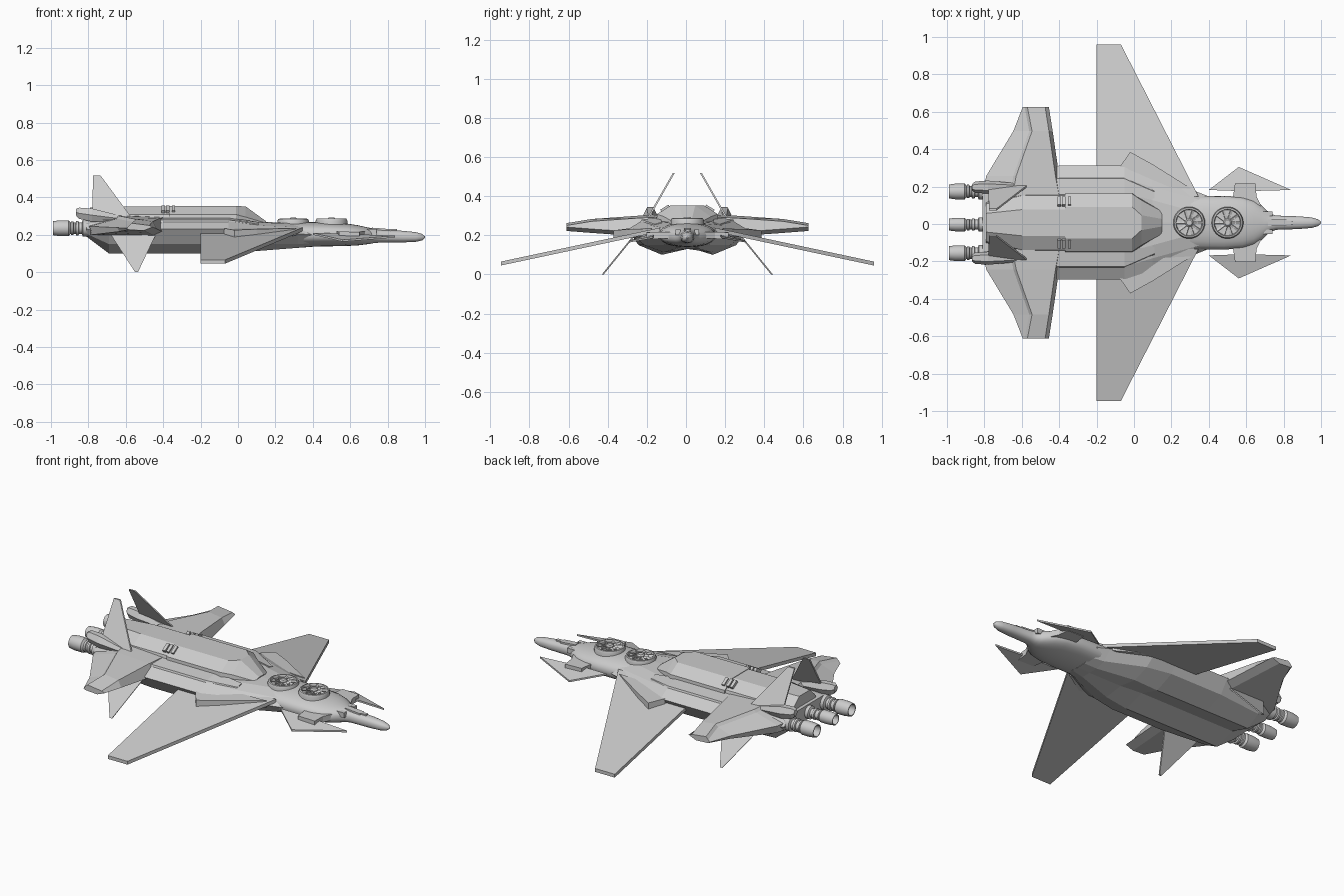
import bpy, bmesh, math
from mathutils import Matrix, Vector

if "Cube" in bpy.data.objects:
    bpy.data.objects.remove(bpy.data.objects["Cube"])

CY = 0.007   # centre line of the aircraft
grey = bpy.data.materials.new("hull_grey")
grey.diffuse_color = (0.6, 0.6, 0.6, 1)
grey.use_nodes = True
grey.node_tree.nodes["Principled BSDF"].inputs["Base Color"].default_value = grey.diffuse_color


def finish(name, bm, mirror=False, smooth=None):
    bmesh.ops.recalc_face_normals(bm, faces=bm.faces)
    me = bpy.data.meshes.new(name)
    bm.to_mesh(me)
    bm.free()
    me.materials.append(grey)
    ob = bpy.data.objects.new(name, me)
    bpy.context.collection.objects.link(ob)
    ob.location.y = CY
    if mirror:
        m = ob.modifiers.new("mirror", 'MIRROR')
        m.use_axis = (False, True, False)
        m.use_clip = False
        m.use_mirror_merge = False
    if smooth:
        bpy.ops.object.select_all(action='DESELECT')
        ob.select_set(True)
        bpy.context.view_layer.objects.active = ob
        bpy.ops.object.shade_smooth_by_angle(angle=math.radians(smooth))
    return ob


def loft(name, loops, mirror=False, smooth=None):
    """Skin closed loops of equal length and cap both ends."""
    bm = bmesh.new()
    rings = [[bm.verts.new(p) for p in lp] for lp in loops]
    n = len(rings[0])
    for a, b in zip(rings, rings[1:]):
        for i in range(n):
            j = (i + 1) % n
            bm.faces.new((a[i], a[j], b[j], b[i]))
    bm.faces.new(rings[0])
    bm.faces.new(rings[-1])
    return finish(name, bm, mirror, smooth)


def section(x, half):
    """Symmetric cross-section from top centre to bottom centre."""
    right = [(x, y, z) for y, z in half]
    left = [(x, -y, z) for y, z in reversed(half) if y > 0]
    return right + left


def plate(name, pts, thick):
    t = Vector(thick) / 2
    return loft(name, [[Vector(p) + t for p in pts], [Vector(p) - t for p in pts]], True)


def box(bm, size, mat):
    bmesh.ops.create_cube(bm, size=1, matrix=mat @ Matrix.Diagonal((*size, 1)))


def lathe(bm, profile, n, mat):
    """Spin (radius, height) points about local z, closing the profile."""
    rings = [[bm.verts.new(mat @ Vector((r * math.cos(2 * math.pi * k / n),
              r * math.sin(2 * math.pi * k / n), h))) for k in range(n)] for r, h in profile]
    for a, b in zip(rings, rings[1:]):
        for i in range(n):
            j = (i + 1) % n
            bm.faces.new((a[i], a[j], b[j], b[i]))
    bm.faces.new(rings[0])
    bm.faces.new(rings[-1])


# Smooth nose and forward fuselage: x, centre z, half width, half height
nose = [(1.0, .187, .004, .004), (.985, .187, .018, .017), (.95, .188, .028, .026),
        (.88, .19, .034, .031), (.76, .193, .038, .035), (.73, .194, .048, .038),
        (.71, .194, .066, .042), (.68, .195, .095, .047), (.64, .197, .12, .054),
        (.58, .2, .137, .06), (.48, .202, .144, .064), (.36, .202, .143, .066), (.15, .2, .14, .066)]
loops = []
for x, cz, ry, rz in nose:
    lp = []
    for k in range(24):
        c, s = math.cos(k * math.pi / 12), math.sin(k * math.pi / 12)
        lp.append((x, ry * c, cz + rz * math.copysign(abs(s) ** .8, s)))
    loops.append(lp)
loft("forward_fuselage", loops, smooth=40)

# Faceted main hull
hull = [
    (.40, [(0, .265), (.05, .262), (.11, .24), (.14, .20), (.10, .155), (.05, .138), (0, .136)]),
    (.32, [(0, .265), (.06, .262), (.13, .24), (.172, .205), (.12, .15), (.06, .13), (0, .13)]),
    (.10, [(0, .268), (.12, .265), (.19, .25), (.295, .21), (.22, .15), (.12, .113), (0, .13)]),
    (-.05, [(0, .28), (.16, .28), (.235, .272), (.305, .23), (.25, .15), (.13, .10), (0, .14)]),
    (-.40, [(0, .28), (.16, .28), (.235, .272), (.305, .23), (.25, .15), (.13, .10), (0, .14)]),
    (-.69, [(0, .28), (.16, .28), (.22, .27), (.27, .22), (.22, .15), (.13, .10), (0, .14)]),
    (-.81, [(0, .28), (.15, .28), (.2, .26), (.22, .23), (.19, .205), (.13, .19), (0, .195)])]
loft("main_hull", [section(x, h) for x, h in hull])

# Raised spine on top, with a lower tail deck
spine = [
    (.15, [(0, .272), (.02, .272), (.06, .262), (.06, .24), (0, .24)]),
    (.04, [(0, .352), (.04, .352), (.12, .295), (.13, .25), (0, .25)]),
    (-.01, [(0, .353), (.085, .353), (.155, .308), (.16, .25), (0, .25)]),
    (-.37, [(0, .353), (.085, .353), (.155, .308), (.16, .25), (0, .25)]),
    (-.37, [(0, .350), (.07, .350), (.145, .308), (.16, .25), (0, .25)]),
    (-.60, [(0, .350), (.07, .350), (.145, .308), (.16, .25), (0, .25)]),
    (-.79, [(0, .345), (.05, .345), (.10, .300), (.12, .25), (0, .25)])]
loft("spine", [section(x, h) for x, h in spine])

# Shoulder strips and intake lips
loft("shoulder", [[(x, a, .26), (x, a, z), (x, b, z - .012), (x, b + .012, .25)]
                  for x, a, b, z in ((.11, .13, .165, .268), (-.05, .14, .235, .292),
                                     (-.42, .14, .235, .292))], True)
plate("intake_lip", [(.31, .18, .215), (.10, .312, .21), (-.02, .378, .205),
                     (-.075, .30, .215), (-.075, .2, .22)], (0, 0, .04))

# Main wings, drooping to the tips
def wing_z(y):
    return .055 + (.955 - y) * .213
plate("main_wing", [(x, y, wing_z(y)) for x, y in
                    ((.345, .14), (-.07, .953), (-.20, .953), (-.20, .15))], (0, 0, .02))

# Thick rear wings with a ridge: y, lead x, ridge x, trail x, low z, top z, trail z
rear = [(.14, -.38, -.65, -.81, .19, .305, .25), (.25, -.40, -.63, -.79, .195, .30, .245),
        (.49, -.435, -.545, -.645, .212, .283, .238), (.618, -.455, -.57, -.595, .222, .262, .235)]
loft("rear_wing", [[(l, y, zl + .02), (l - .02, y, zt - .012), (r, y, zt), (r - .015, y, zt - .015),
                    (t, y, zr), (t + .01, y, zl + .005), (l - .05, y, zl)]
                   for y, l, r, t, zl, zt, zr in rear], True)

# Tail fins leaning inward, ventral fins leaning outward
plate("upper_fin", [(-.56, .205, .28), (-.78, .205, .28), (-.775, .07, .517), (-.735, .07, .517)],
      (0, .01, 0))
plate("lower_fin", [(-.44, .27, .2), (-.68, .27, .2), (-.55, .432, 0), (-.535, .432, 0)],
      (0, .01, 0))

# Canards and their arms
plate("canard", [(.84, .175, .19), (.56, .298, .168), (.40, .175, .205), (.54, .17, .202),
                 (.65, .17, .197)], (0, 0, .01))
plate("canard_arm", [(.68, .09, .2), (.655, .14, .2), (.65, .21, .197), (.54, .21, .2),
                     (.53, .14, .2), (.50, .11, .2)], (0, 0, .035))

# Lift fans: housing, rim, hub and blades
for i, (x, z) in enumerate(((.295, .262), (.5, .264))):
    bm = bmesh.new()
    base = Matrix.Translation((x, 0, z))
    lathe(bm, [(.084, -.04), (.085, .01), (.08, .022), (.072, .024), (.068, .01)], 32, base)
    lathe(bm, [(.022, 0), (.022, .022), (.015, .029)], 16, base)
    lathe(bm, [(.046, .009), (.046, .018), (.041, .018), (.041, .009)], 24, base)
    for k in range(10):
        turn = base @ Matrix.Rotation(k * math.pi / 5, 4, 'Z') @ Matrix.Translation((.045, 0, .015))
        box(bm, (.05, .014, .004), turn @ Matrix.Rotation(.5, 4, 'X'))
    finish("lift_fan_%d" % (i + 1), bm, smooth=30)

# Ribbed engine nozzles with open cups
prof = [(.036, -.06), (.044, 0), (.044, .03), (.03, .035), (.03, .05), (.038, .053), (.038, .065),
        (.03, .068), (.03, .078), (.036, .081), (.036, .092), (.03, .095), (.042, .105),
        (.042, .155), (.037, .19), (.032, .19), (.032, .12)]
for name, y, s in (("left", .167, 1), ("middle", -.01, .86), ("right", -.163, 1)):
    bm = bmesh.new()
    to_back = Matrix.Translation((-.80, y, .235)) @ Matrix.Rotation(-math.pi / 2, 4, 'Y')
    lathe(bm, [(r * s, h) for r, h in prof], 24, to_back)
    finish(name + "_engine", bm, smooth=30)

# Pods above the outer engines
loft("tail_pod", [[(x, .19 + dy * w, z + dz * h) for dy, dz in ((1, 0), (.5, 1), (-.5, 1), (-1, 0),
                   (-.5, -1), (.5, -1))]
                  for x, z, w, h in ((-.62, .285, .02, .015), (-.78, .305, .035, .035),
                                     (-.85, .315, .03, .03), (-.865, .32, .018, .018))], True)

# Small fittings: nose sensor, cheek blocks, spine hinges
bm = bmesh.new()
box(bm, (.10, .036, .03), Matrix.Translation((.765, 0, .219)) @ Matrix.Rotation(.08, 4, 'Y'))
box(bm, (.04, .02, .02), Matrix.Translation((.83, 0, .22)))
finish("nose_sensor", bm)
bm = bmesh.new()
box(bm, (.05, .025, .03), Matrix.Translation((.715, .048, .215)))
finish("cheek_block", bm, True)
bm = bmesh.new()
for x in (-.345, -.375, -.40):
    box(bm, (.018, .05, .022), Matrix.Translation((x, .112, .334)) @ Matrix.Rotation(-.55, 4, 'X'))
finish("spine_hinge", bm, True)
